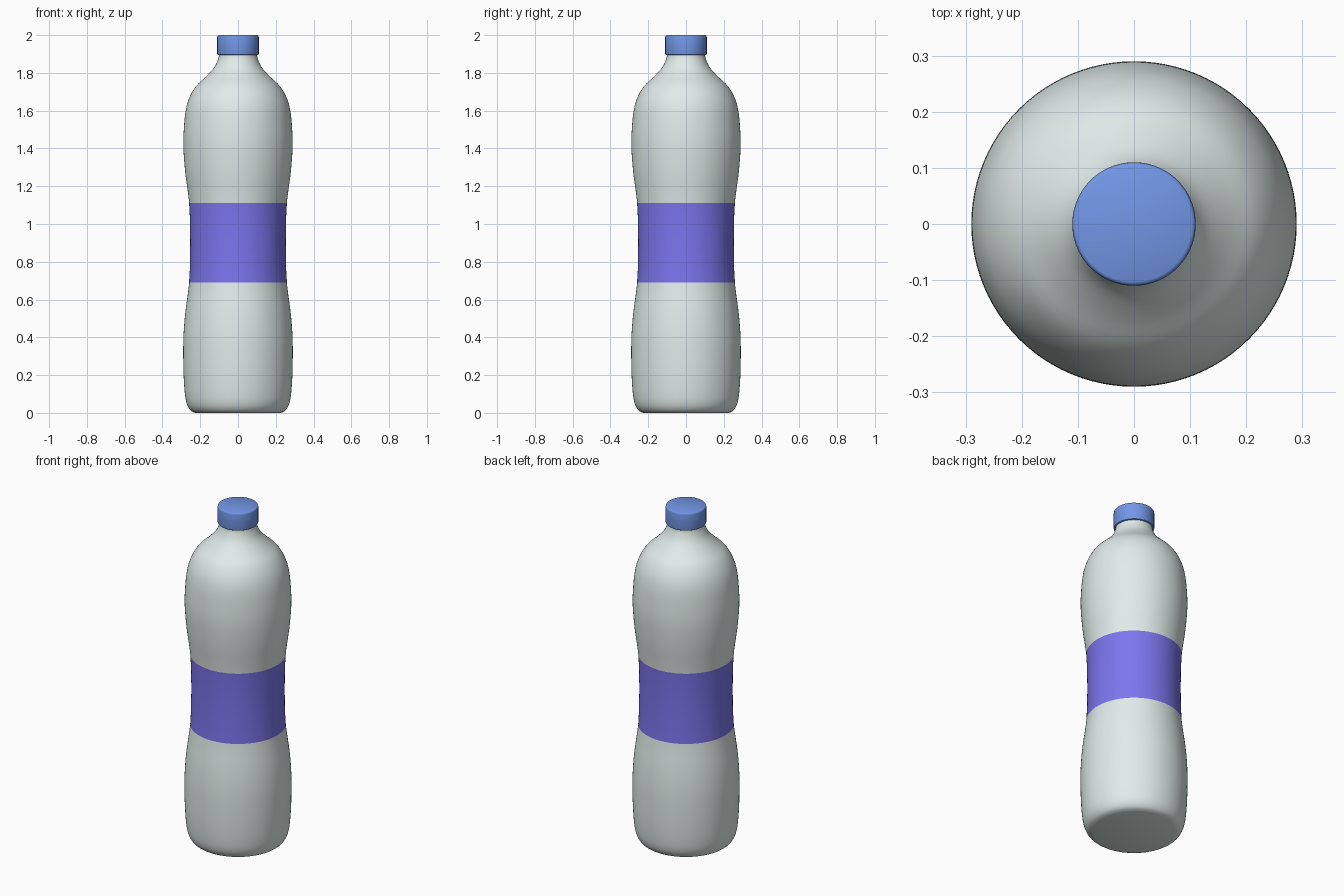
import bpy, bmesh, math
from mathutils import Vector

if "Cube" in bpy.data.objects:
    bpy.data.objects.remove(bpy.data.objects["Cube"])

SEGMENTS = 96


def smooth_profile(pts, steps=4):
    """Catmull-Rom curve through the (radius, z) points."""
    out = []
    for i in range(len(pts) - 1):
        p0, p1 = Vector(pts[max(i - 1, 0)]), Vector(pts[i])
        p2, p3 = Vector(pts[i + 1]), Vector(pts[min(i + 2, len(pts) - 1)])
        for s in range(steps):
            t = s / steps
            out.append(0.5 * (2 * p1 + (p2 - p0) * t
                              + (2 * p0 - 5 * p1 + 4 * p2 - p3) * t ** 2
                              + (3 * p1 - p0 - 3 * p2 + p3) * t ** 3))
    return out + [Vector(pts[-1])]


def lathe(name, profile, color, capped=True):
    """Revolve a bottom-to-top profile around z."""
    bm = bmesh.new()
    rings = []
    for r, z in profile:
        rings.append([bm.verts.new((r * math.cos(a), r * math.sin(a), z))
                      for a in (2 * math.pi * i / SEGMENTS for i in range(SEGMENTS))])
    for low, high in zip(rings, rings[1:]):
        for i in range(SEGMENTS):
            j = (i + 1) % SEGMENTS
            bm.faces.new((low[i], low[j], high[j], high[i]))
    if capped:
        bm.faces.new(rings[0][::-1])
        bm.faces.new(rings[-1])
    mesh = bpy.data.meshes.new(name)
    bm.to_mesh(mesh)
    bm.free()
    obj = bpy.data.objects.new(name, mesh)
    bpy.context.collection.objects.link(obj)
    mat = bpy.data.materials.new(name + "_color")
    mat.diffuse_color = color
    mat.use_nodes = True
    mat.node_tree.nodes["Principled BSDF"].inputs["Base Color"].default_value = mat.diffuse_color
    mesh.materials.append(mat)
    bpy.ops.object.select_all(action='DESELECT')
    obj.select_set(True)
    bpy.context.view_layer.objects.active = obj
    bpy.ops.object.shade_smooth_by_angle(angle=math.radians(40))
    return obj


# Bottle body: rounded base, waist under the label, shoulder and neck
lathe("bottle_body", smooth_profile([
    (0.225, 0.0), (0.25, 0.012), (0.27, 0.045), (0.281, 0.10), (0.288, 0.20),
    (0.29, 0.32), (0.288, 0.42), (0.279, 0.53), (0.263, 0.65), (0.253, 0.75),
    (0.25, 0.90), (0.253, 1.05), (0.263, 1.15), (0.279, 1.27), (0.289, 1.40),
    (0.287, 1.50), (0.277, 1.60), (0.257, 1.67), (0.222, 1.73), (0.17, 1.78),
    (0.129, 1.825), (0.108, 1.865), (0.10, 1.90), (0.098, 1.96)]),
    (0.75, 0.84, 0.82, 1))

# Label sleeve wrapped round the waist
lathe("label", [(0.259, 0.69), (0.255, 0.76), (0.253, 0.90), (0.255, 1.04), (0.259, 1.11)],
      (0.20, 0.18, 0.85, 1), capped=False)

# Screw cap with softened rims
lathe("screw_cap", [
    (0.106, 1.895), (0.109, 1.897), (0.11, 1.901), (0.11, 1.99),
    (0.109, 1.995), (0.107, 1.998), (0.103, 2.0)],
    (0.17, 0.31, 0.80, 1))
